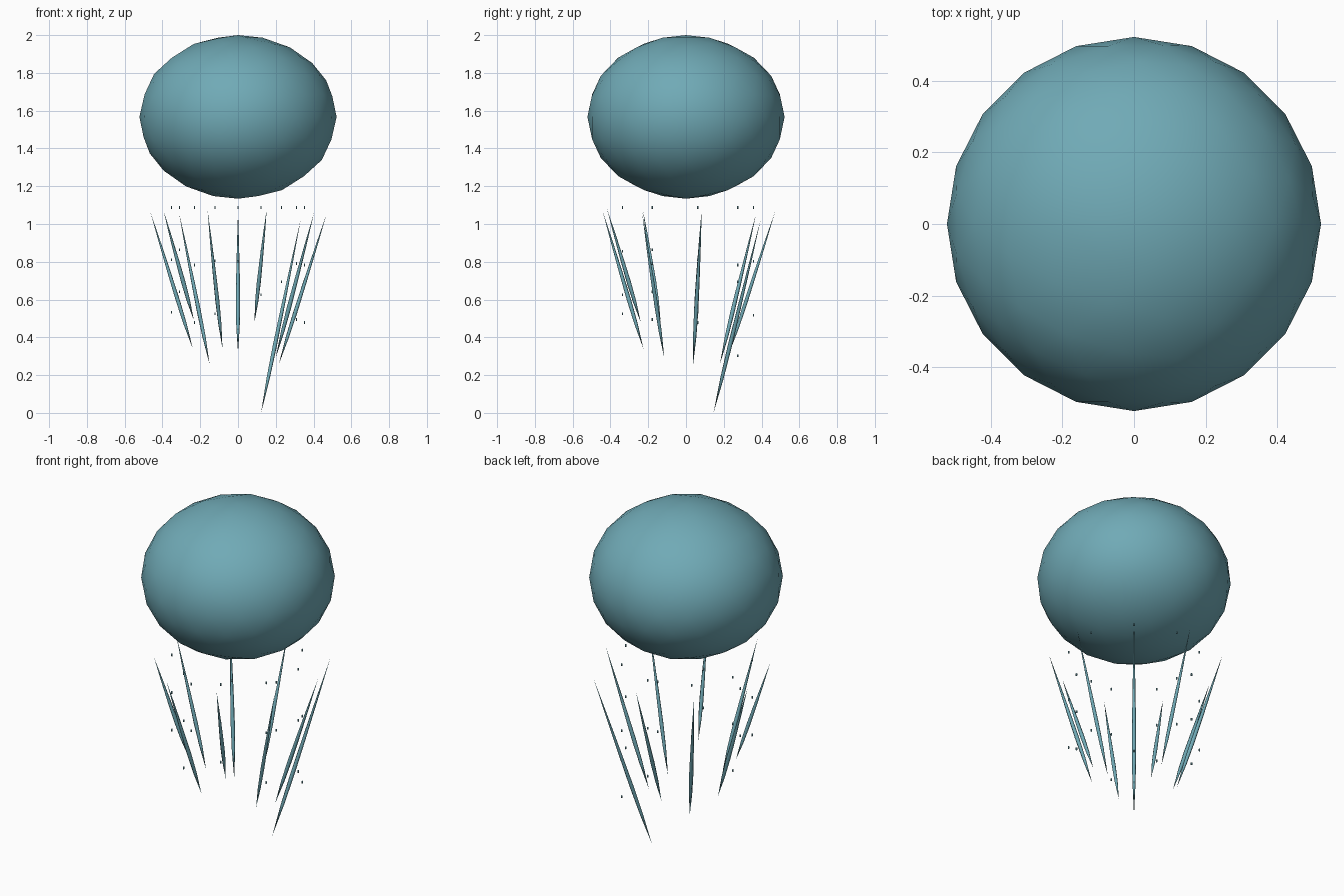
import bpy, bmesh, math
from mathutils import Vector

if "Cube" in bpy.data.objects:
    bpy.data.objects.remove(bpy.data.objects["Cube"])

teal = bpy.data.materials.new("muted teal")
teal.diffuse_color = (0.162, 0.402, 0.468, 1)
teal.use_nodes = True
teal.node_tree.nodes["Principled BSDF"].inputs["Base Color"].default_value = teal.diffuse_color


def add_object(name, bm):
    mesh = bpy.data.meshes.new(name)
    bm.to_mesh(mesh)
    bm.free()
    mesh.materials.append(teal)
    for p in mesh.polygons:
        p.use_smooth = True
    obj = bpy.data.objects.new(name, mesh)
    bpy.context.collection.objects.link(obj)
    return obj


# Bell: flattened icosphere with a shallow dent beside the crown
bm = bmesh.new()
bmesh.ops.create_icosphere(bm, subdivisions=3, radius=1)
dent = Vector((-0.2, -0.14, 1.95))
for v in bm.verts:
    v.co = Vector((v.co.x * 0.522, v.co.y * 0.522, 1.567 + v.co.z * 0.433))
    v.co.z -= 0.015 * max(0, 1 - (v.co - dent).length / 0.15)
add_object("bell", bm)


# Tentacle: slender spindle pointed at both ends
def spindle(name, top, bottom, sides=6):
    axis = bottom - top
    u = axis.cross(Vector((0, 0, 1))).normalized()
    w = axis.cross(u).normalized()
    bm = bmesh.new()
    rings = []
    for t, r in ((0.2, 0.005), (0.45, 0.0095), (0.65, 0.0115), (0.82, 0.009)):
        ring = []
        for i in range(sides):
            a = math.tau * i / sides
            ring.append(bm.verts.new(top + axis * t + (u * math.cos(a) + w * math.sin(a)) * r))
        rings.append(ring)
    tip_a, tip_b = bm.verts.new(top), bm.verts.new(bottom)
    for i in range(sides):
        j = (i + 1) % sides
        bm.faces.new((tip_a, rings[0][i], rings[0][j]))
        bm.faces.new((tip_b, rings[-1][j], rings[-1][i]))
        for a, b in zip(rings, rings[1:]):
            bm.faces.new((a[i], b[i], b[j], a[j]))
    bmesh.ops.recalc_face_normals(bm, faces=bm.faces)
    add_object(name, bm)


# Nine tentacles leaning inward: top radius, top height, bottom radius, bottom height
tentacles = [
    (0.475, 1.05, 0.22, 0.26), (0.515, 1.02, 0.19, 0.0), (0.47, 1.06, 0.23, 0.32),
    (0.483, 1.05, 0.235, 0.26), (0.47, 1.06, 0.243, 0.34), (0.455, 1.07, 0.27, 0.49),
    (0.47, 1.07, 0.24, 0.34), (0.445, 1.08, 0.255, 0.48), (0.465, 1.06, 0.23, 0.29),
]
specks = bmesh.new()
for k, (r1, z1, r2, z2) in enumerate(tentacles):
    a = math.radians(10 + 40 * k)
    d = Vector((math.cos(a), math.sin(a), 0))
    up = Vector((0, 0, 1))
    spindle(f"tentacle_{k + 1}", d * r1 + up * z1, d * r2 + up * z2)
    # Three tiny specks hanging in a column inside each tentacle
    for n in range(3):
        z = 1.087 - n * 0.385 * (z1 - z2)
        made = bmesh.ops.create_cube(specks, size=1)["verts"]
        for v in made:
            v.co = Vector((v.co.x * 0.006, v.co.y * 0.006, v.co.z * 0.014)) + d * 0.358 + up * z
add_object("specks", specks)
